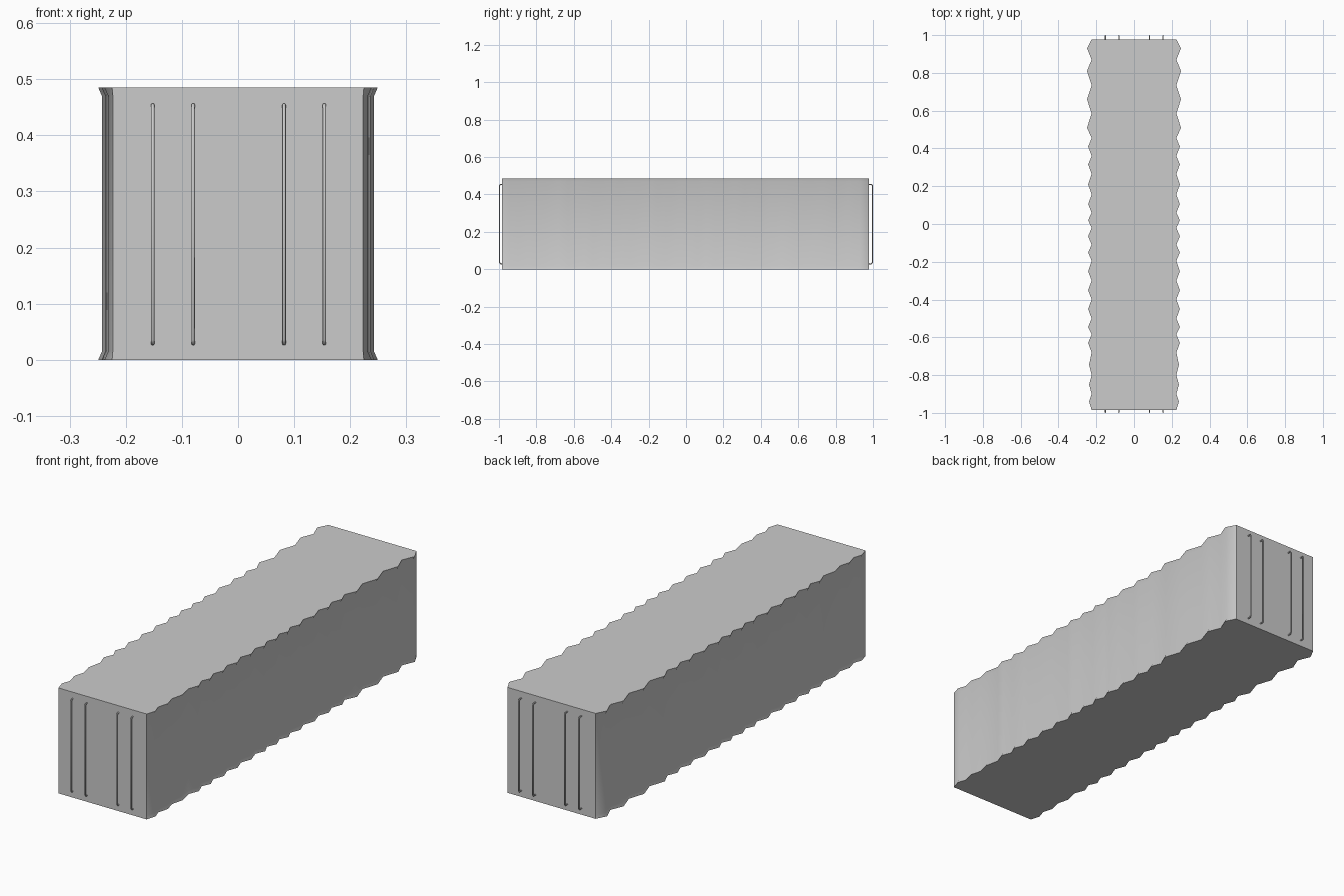
import bpy, bmesh

if "Cube" in bpy.data.objects:
    bpy.data.objects.remove(bpy.data.objects["Cube"])

HEIGHT = 0.485
FRONT, BACK = -0.985, 0.978

# Corrugation along the long sides: y of valleys, ridges and ridge depth
valleys = [FRONT, -0.90, -0.80, -0.68, -0.585, -0.50, -0.40, -0.30, -0.195, -0.11,
           -0.02, 0.06, 0.155, 0.265, 0.36, 0.455, 0.585, 0.735, 0.87, BACK]
ridges = [-0.94, -0.85, -0.745, -0.63, -0.545, -0.45, -0.35, -0.25, -0.15, -0.065,
          0.02, 0.105, 0.21, 0.315, 0.41, 0.51, 0.66, 0.81, 0.93]


def side_profile(flare):
    pts = []
    for i, y in enumerate(valleys):
        pts.append((0.223 + flare * 0.2, y))
        if i < len(ridges):
            r = ridges[i]
            depth = 0.231 if r < -0.7 else 0.236 if r < 0.45 else 0.242
            pts.append((depth + flare, r))
    return pts


def shade(obj, angle):
    bpy.ops.object.select_all(action='DESELECT')
    obj.select_set(True)
    bpy.context.view_layer.objects.active = obj
    bpy.ops.object.shade_smooth_by_angle(angle=angle)


# Container body: mirrored zigzag outline, flared at the top and bottom rims
bm = bmesh.new()
rings = []
for z, flare in ((0, 0.007), (0.016, 0), (HEIGHT - 0.016, 0), (HEIGHT, 0.007)):
    right = side_profile(flare)
    outline = right + [(-x, y) for x, y in reversed(right)]
    rings.append([bm.verts.new((x, y, z)) for x, y in outline])
n = len(rings[0])
for low, high in zip(rings, rings[1:]):
    for i in range(n):
        j = (i + 1) % n
        bm.faces.new((low[i], low[j], high[j], high[i]))

# Roof and floor: strips spanning the two matching side outlines
for ring in (rings[0], rings[-1]):
    for i in range(n // 2 - 1):
        bm.faces.new((ring[i], ring[i + 1], ring[n - 2 - i], ring[n - 1 - i]))
bmesh.ops.recalc_face_normals(bm, faces=bm.faces)
mesh = bpy.data.meshes.new("container_body")
bm.to_mesh(mesh)
bm.free()
body = bpy.data.objects.new("container_body", mesh)
bpy.context.collection.objects.link(body)
shade(body, 1.0)


# Door locking bars: thin round rods bent into the end walls
def lock_bar(name, x, wall, sign):
    curve = bpy.data.curves.new(name, 'CURVE')
    curve.dimensions = '3D'
    curve.bevel_depth = 0.0032
    curve.bevel_resolution = 2
    curve.use_fill_caps = True
    out = sign * 0.9968
    bend = out - sign * 0.006
    path = [(wall, 0.029), (bend, 0.029), (out, 0.036),
            (out, 0.447), (bend, 0.454), (wall, 0.454)]
    spline = curve.splines.new('POLY')
    spline.points.add(len(path) - 1)
    for p, (y, z) in zip(spline.points, path):
        p.co = (x, y, z, 1)
    obj = bpy.data.objects.new(name, curve)
    bpy.context.collection.objects.link(obj)
    bpy.ops.object.select_all(action='DESELECT')
    obj.select_set(True)
    bpy.context.view_layer.objects.active = obj
    bpy.ops.object.convert(target='MESH')
    shade(bpy.context.object, 0.9)


for end, wall, sign in (("front", FRONT, -1), ("back", BACK, 1)):
    for k, x in enumerate((-0.152, -0.08, 0.082, 0.154)):
        lock_bar(f"{end}_lock_bar_{k + 1}", x, wall, sign)
